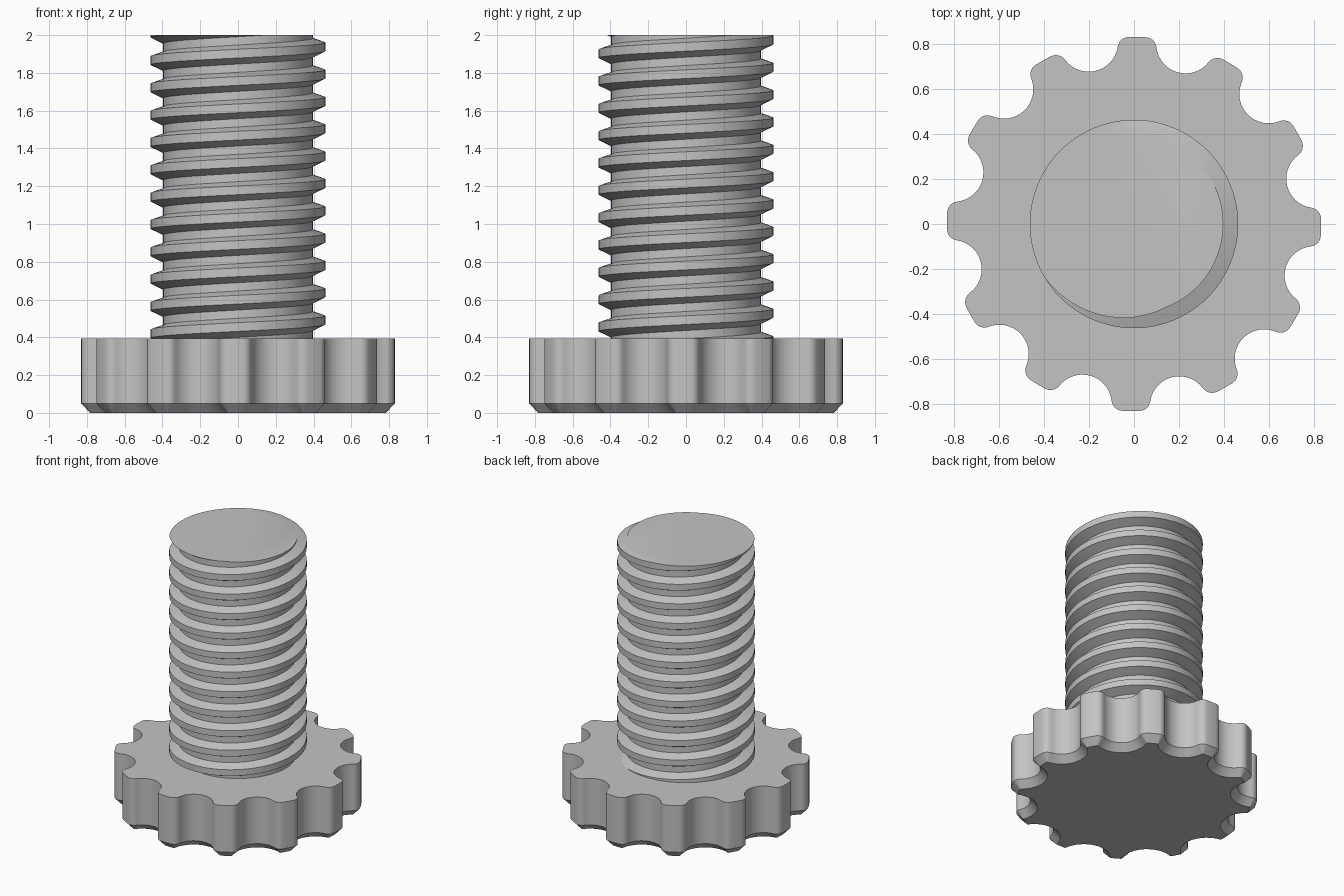
import bpy
import bmesh
import math
from math import cos, sin, pi, radians

if "Cube" in bpy.data.objects:
    bpy.data.objects.remove(bpy.data.objects["Cube"], do_unlink=True)

GREY = (0.55, 0.55, 0.55, 1)
steel = bpy.data.materials.new("steel grey")
steel.use_nodes = True
steel.diffuse_color = GREY
steel.node_tree.nodes["Principled BSDF"].inputs["Base Color"].default_value = GREY


def finish(bm, name):
    """Turn a bmesh into a smooth-shaded object with sharp edges kept."""
    bmesh.ops.recalc_face_normals(bm, faces=bm.faces)
    mesh = bpy.data.meshes.new(name)
    bm.to_mesh(mesh)
    bm.free()
    mesh.materials.append(steel)
    obj = bpy.data.objects.new(name, mesh)
    bpy.context.collection.objects.link(obj)
    bpy.ops.object.select_all(action="DESELECT")
    obj.select_set(True)
    bpy.context.view_layer.objects.active = obj
    bpy.ops.object.shade_smooth_by_angle(angle=radians(25))
    return obj


# Knurled head: lobes with rounded corners between round scallops
LOBES, OUTER, SCALLOP, FILLET = 12, 0.83, 0.13, 0.05
HEAD_TOP, CHAMFER = 0.395, 0.05


def head_outline(inset):
    """Outline points, moved inwards by the inset."""
    step = 2 * pi / LOBES
    corner_r = OUTER - FILLET
    reach = SCALLOP + FILLET
    phi = math.acos((OUTER**2 + corner_r**2 - reach**2) / (2 * OUTER * corner_r))
    corner_a = step / 2 - phi              # angle of the corner centre from lobe centre
    cx, cy = corner_r * cos(corner_a), corner_r * sin(corner_a)
    sx, sy = OUTER * cos(step / 2), OUTER * sin(step / 2)
    touch = math.atan2(sy - cy, sx - cx)   # direction from corner to scallop
    half = [((OUTER - inset), 0.0)]
    for i in range(7):
        a = corner_a + (touch - corner_a) * i / 6
        half.append((cx + (FILLET - inset) * cos(a), cy + (FILLET - inset) * sin(a)))
    start, end = touch - pi, step / 2 - pi
    for i in range(1, 9):
        a = start + (end - start) * i / 8
        half.append((sx + (SCALLOP + inset) * cos(a), sy + (SCALLOP + inset) * sin(a)))
    polar = [(math.hypot(x, y), math.atan2(y, x)) for x, y in half]
    lobe = [(r, -a) for r, a in reversed(polar[1:-1])] + polar
    tilt = radians(-1)
    return [(r * cos(a + k * step + tilt), r * sin(a + k * step + tilt))
            for k in range(LOBES) for r, a in lobe]


bm = bmesh.new()
rings = [[bm.verts.new((x, y, z)) for x, y in head_outline(inset)]
         for z, inset in ((0, 0.047), (CHAMFER, 0), (HEAD_TOP, 0))]
for low, high in zip(rings, rings[1:]):
    for i in range(len(low)):
        j = (i + 1) % len(low)
        bm.faces.new((low[i], low[j], high[j], high[i]))
bm.faces.new(rings[0])
bm.faces.new(rings[-1])
finish(bm, "scalloped_head")

# Threaded shank: one helical profile swept up, then cut flat at both ends
PITCH, STEPS, TURNS = 0.1447, 96, 16
CREST, ROOT = 0.462, 0.396
CREST_MID = 1.938                          # crest height on the +x side near the top
profile = [(-0.055, ROOT), (-0.023, CREST), (0.023, CREST), (0.046, ROOT)]
base = CREST_MID - 13 * PITCH

bm = bmesh.new()
helices = []
for dz, r in profile:
    helices.append([bm.verts.new((r * cos(2 * pi * i / STEPS), r * sin(2 * pi * i / STEPS),
                                  base + dz + PITCH * i / STEPS))
                    for i in range(TURNS * STEPS + 1)])
for a, b in zip(helices, helices[1:]):
    for i in range(TURNS * STEPS):
        bm.faces.new((a[i], a[i + 1], b[i + 1], b[i]))
# Root band joining each turn to the next
first, last = helices[0], helices[-1]
for i in range((TURNS - 1) * STEPS):
    bm.faces.new((last[i], last[i + 1], first[i + 1 + STEPS], first[i + STEPS]))
for z, up in ((2.0, 1), (0.3, -1)):
    cut = bmesh.ops.bisect_plane(bm, geom=bm.verts[:] + bm.edges[:] + bm.faces[:],
                                 plane_co=(0, 0, z), plane_no=(0, 0, up), clear_outer=True)
    rim = [e for e in cut["geom_cut"] if isinstance(e, bmesh.types.BMEdge)]
    bmesh.ops.edgeloop_fill(bm, edges=rim)
finish(bm, "threaded_shank")
